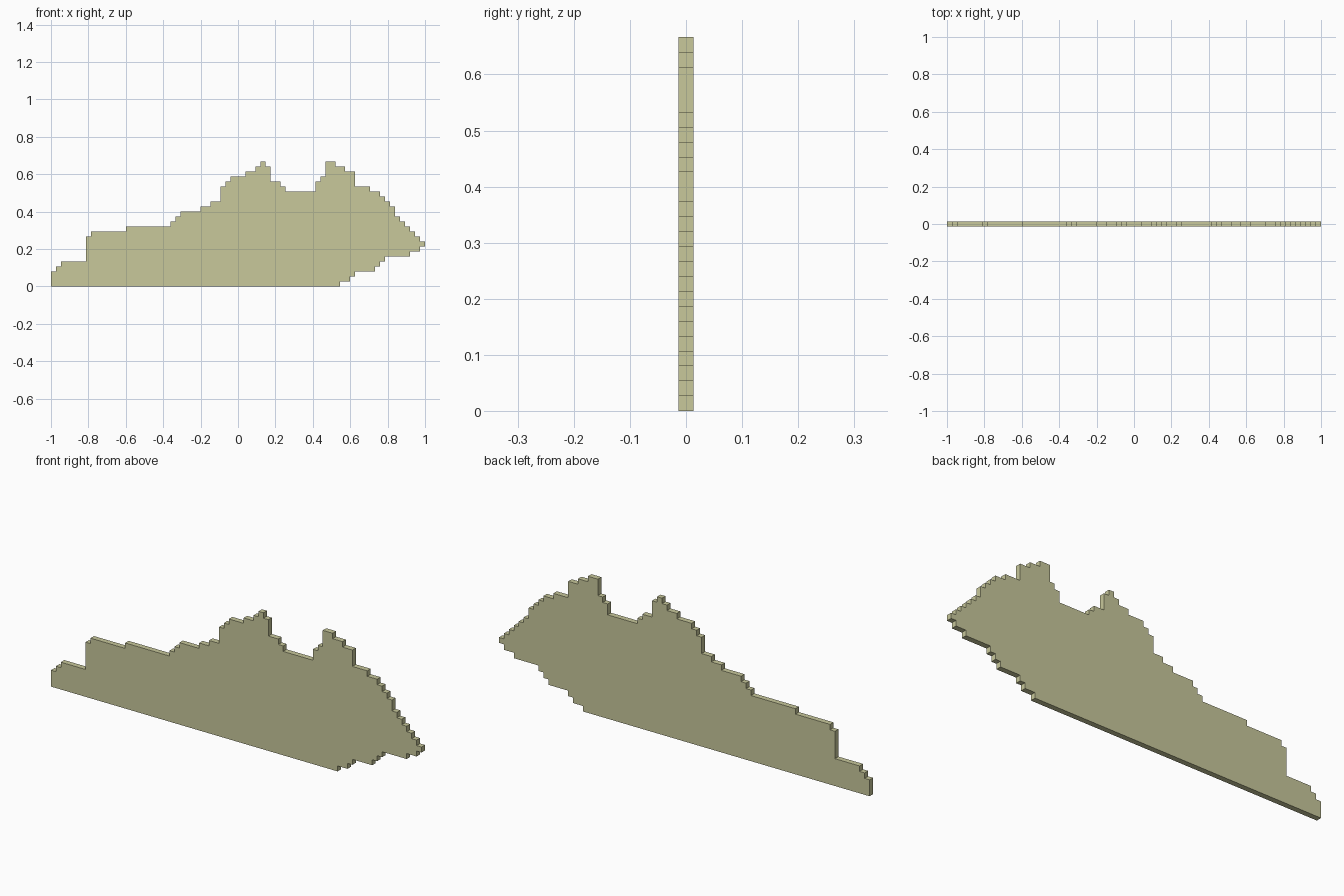
import bpy
import bmesh

if "Cube" in bpy.data.objects:
    bpy.data.objects.remove(bpy.data.objects["Cube"])

CELL = 2 / 75          # size of one step of the outline
HALF = CELL / 2        # half the plate thickness

# Upper edge, left to right: (end column, height) in cells
TOP = [(1, 3), (2, 4), (7, 5), (8, 10), (15, 11), (24, 12), (25, 13), (26, 14),
       (30, 15), (32, 16), (34, 17), (35, 20), (36, 21), (39, 22), (41, 23),
       (42, 24), (43, 25), (44, 24), (46, 21), (47, 20), (53, 19), (54, 21),
       (55, 22), (57, 25), (59, 24), (61, 23), (64, 20), (66, 19), (67, 18),
       (68, 17), (69, 16), (70, 14), (71, 13), (72, 12), (73, 11), (74, 10), (75, 9)]
# Lower edge, left to right
BOTTOM = [(58, 0), (60, 1), (61, 2), (65, 3), (66, 4), (67, 5), (72, 6), (74, 7), (75, 8)]


def staircase(steps):
    """Corner points of a stepped edge."""
    points, start = [], 0
    for end, height in steps:
        points += [(start, height), (end, height)]
        start = end
    return points


# Stepped plate: closed outline extruded through its thickness
outline = staircase(BOTTOM) + staircase(TOP)[::-1]
bm = bmesh.new()
front = bm.faces.new([bm.verts.new((c * CELL - 1, -HALF, r * CELL)) for c, r in outline])
side = bmesh.ops.extrude_face_region(bm, geom=[front])
moved = [g for g in side["geom"] if isinstance(g, bmesh.types.BMVert)]
bmesh.ops.translate(bm, verts=moved, vec=(0, 2 * HALF, 0))
bmesh.ops.recalc_face_normals(bm, faces=bm.faces)
mesh = bpy.data.meshes.new("stepped_plate")
bm.to_mesh(mesh)
bm.free()

plate = bpy.data.objects.new("stepped_plate", mesh)
bpy.context.collection.objects.link(plate)

# Single flat colour
khaki = bpy.data.materials.new("pale_khaki")
khaki.diffuse_color = (0.58, 0.58, 0.33, 1)
khaki.use_nodes = True
khaki.node_tree.nodes["Principled BSDF"].inputs["Base Color"].default_value = khaki.diffuse_color
mesh.materials.append(khaki)
